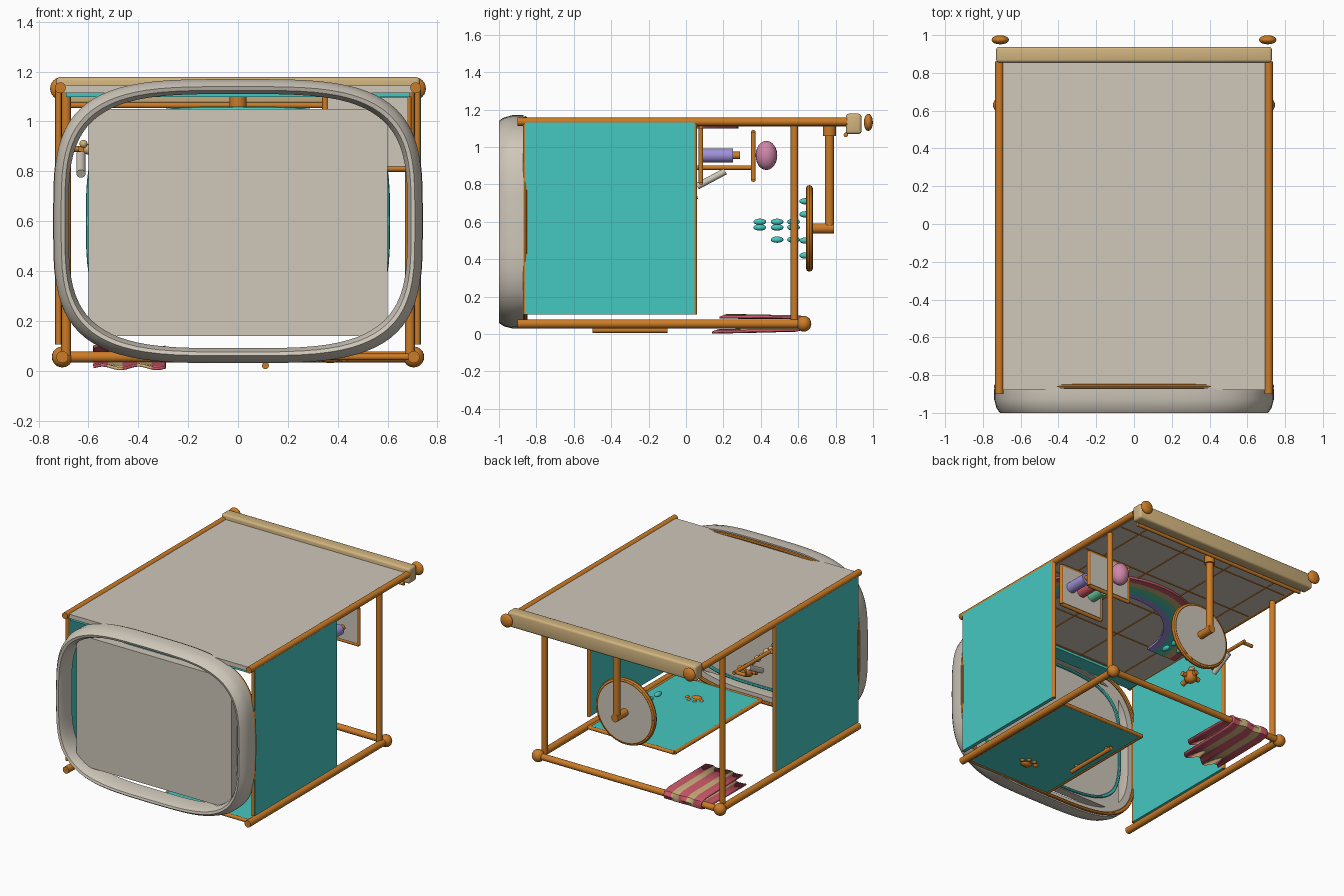
import bpy, bmesh, math
from mathutils import Vector

if "Cube" in bpy.data.objects:
    bpy.data.objects.remove(bpy.data.objects["Cube"])


def material(name, r, g, b):
    m = bpy.data.materials.new(name)
    m.use_nodes = True
    m.diffuse_color = (r, g, b, 1)
    m.node_tree.nodes["Principled BSDF"].inputs["Base Color"].default_value = (r, g, b, 1)
    return m


COPPER = material("copper orange", .6, .2, .02)
STONE = material("warm grey", .62, .57, .49)
TEAL = material("teal", .06, .58, .53)
SAND = material("sand", .63, .45, .21)
RED = material("rose red", .6, .1, .14)
PINK = material("pink", .62, .24, .4)
PURPLE = material("lilac", .35, .28, .7)
MINT = material("mint", .14, .58, .34)


def finish(bm, name, mats, smooth=True):
    bmesh.ops.recalc_face_normals(bm, faces=bm.faces)
    me = bpy.data.meshes.new(name)
    bm.to_mesh(me)
    bm.free()
    for m in mats if isinstance(mats, list) else [mats]:
        me.materials.append(m)
    ob = bpy.data.objects.new(name, me)
    bpy.context.collection.objects.link(ob)
    if smooth:
        bpy.ops.object.select_all(action='DESELECT')
        ob.select_set(True)
        bpy.context.view_layer.objects.active = ob
        bpy.ops.object.shade_smooth_by_angle(angle=math.radians(40))
    return ob


def box(name, lo, hi, mat, bevel=0):
    lo, hi = Vector(lo), Vector(hi)
    bm = bmesh.new()
    bmesh.ops.create_cube(bm, size=1)
    for v in bm.verts:
        v.co = (lo + hi) / 2 + v.co * (hi - lo)
    if bevel:
        bmesh.ops.bevel(bm, geom=bm.edges[:], offset=bevel, segments=3, profile=.5, affect='EDGES')
    return finish(bm, name, mat, bevel > 0)


def rod(name, a, b, r, mat=COPPER):
    a, b = Vector(a), Vector(b)
    bm = bmesh.new()
    bmesh.ops.create_cone(bm, cap_ends=True, segments=20, radius1=r, radius2=r, depth=(b - a).length)
    bm.transform((b - a).to_track_quat('Z', 'Y').to_matrix().to_4x4())
    bmesh.ops.translate(bm, verts=bm.verts, vec=(a + b) / 2)
    return finish(bm, name, mat)


def ball(name, c, size, mat=COPPER):
    bm = bmesh.new()
    bmesh.ops.create_uvsphere(bm, u_segments=20, v_segments=12, radius=1)
    for v in bm.verts:
        v.co = Vector(c) + v.co * Vector(size)
    return finish(bm, name, mat)


def rounded_ring(name, profile, hx, hz, cz, mat, n=3.6, steps=80):
    # sweep a closed (inset, y) profile around a rounded rectangle facing -y
    bm = bmesh.new()
    loops = []
    for i in range(steps):
        t = math.tau * i / steps
        c, s = math.cos(t), math.sin(t)
        ex = math.copysign(abs(c) ** (2 / n), c)
        ez = math.copysign(abs(s) ** (2 / n), s)
        loops.append([bm.verts.new((ex * (hx - d), y, cz + ez * (hz - d))) for d, y in profile])
    k = len(profile)
    for i in range(steps):
        a, b = loops[i], loops[(i + 1) % steps]
        for j in range(k):
            bm.faces.new((a[j], a[(j + 1) % k], b[(j + 1) % k], b[j]))
    return finish(bm, name, mat)


def tube_profile(y, r, k=8):
    return [(r - r * math.cos(math.tau * i / k), y + r * math.sin(math.tau * i / k)) for i in range(k)]


# Shower tray with rim and trims
rounded_ring("tray_rim", [(.0, -.87), (.0, -.93), (.012, -.975), (.03, -1), (.045, -.995),
                          (.06, -.96), (.06, -.87)], .74, .57, .6, STONE)
rounded_ring("tray_trim", tube_profile(-.86, .012), .742, .565, .6, COPPER)
rounded_ring("tray_seal", tube_profile(-.86, .01), .61, .46, .6, TEAL)
box("tray_floor", (-.6, -.93, .14), (.6, -.87, 1.05), STONE)

# Back wall with tile joints and skirting
box("back_wall", (-.7, -.88, 1.115), (.7, .87, 1.145), STONE)
for i in range(5):
    box("tile_joint_across", (-.69, -.75 + i * .36, 1.111), (.69, -.742 + i * .36, 1.116), COPPER)
for i in range(4):
    x = -.54 + i * .36
    box("tile_joint_upright", (x - .004, -.87, 1.111), (x + .004, .86, 1.116), COPPER)
box("wall_skirting", (-.69, -.87, 1.098), (.69, -.76, 1.116), TEAL)

# Rainbow on the back wall
for k, mat in enumerate([RED, SAND, MINT, TEAL, PURPLE]):
    bm = bmesh.new()
    outer, steps = .68 - .046 * k, 40
    rows = []
    for i in range(steps + 1):
        a = math.pi * i / steps
        rows.append([bm.verts.new((r * math.cos(a), -.4 + r * math.sin(a), z))
                     for r, z in ((outer, 1.116), (outer, 1.1), (outer - .046, 1.1), (outer - .046, 1.116))])
    for p, q in zip(rows, rows[1:]):
        for j in range(4):
            bm.faces.new((p[j], p[(j + 1) % 4], q[(j + 1) % 4], q[j]))
    bm.faces.new(rows[0])
    bm.faces.new(rows[-1])
    finish(bm, "rainbow_band", mat)

# Side walls and frame, mirrored
for s in (-1, 1):
    x = s * .705
    box("side_wall", (s * .709, -.86, .105), (s * .735, .045, 1.13), TEAL)
    rod("side_wall_trim", (s * .72, .047, .105), (s * .72, .047, 1.13), .013)
    rod("side_wall_front_trim", (s * .72, -.86, .105), (s * .72, -.86, 1.13), .012)
    rod("back_upright", (s * .713, -.9, 1.135), (s * .713, .86, 1.135), .022)
    rod("front_upright", (x, -.9, .055), (x, .63, .055), .024)
    rod("side_rail", (s * .69, .58, .06), (s * .69, .58, 1.13), .02)
    ball("front_finial", (x, .63, .055), (.042, .04, .042))
    ball("back_finial", (s * .708, .975, 1.132), (.046, .024, .046))
rod("front_top_rail", (-.7, .63, .055), (.7, .63, .055), .022)
box("top_beam", (-.73, .855, 1.07), (.73, .938, 1.178), SAND, .015)
rod("curtain_rod", (-.69, .855, 1.065), (.69, .855, 1.065), .012)

# Half door with edging, handle and paw
box("door", (.02, -.86, .046), (.69, .1, .064), TEAL)
for x in (.02, .68):
    rod("door_side_edge", (x, -.86, .055), (x, .1, .055), .013)
for y in (-.86, .1):
    rod("door_end_edge", (.02, y, .055), (.69, y, .055), .013)
rod("door_handle", (.11, -.5, .02), (.11, -.1, .02), .014)
for y in (-.45, -.15):
    rod("handle_post", (.11, y, .02), (.11, y, .055), .01)
ball("paw_pad", (.37, -.65, .052), (.042, .033, .022))
for i in range(4):
    a = math.radians(25 + i * 43)
    ball("paw_toe", (.37 + .062 * math.cos(a), -.645 + .055 * math.sin(a), .052), (.017, .02, .02))

# Shower arm and head
rod("shower_arm", (0, .767, .56), (0, .767, 1.1), .024)
rod("arm_collar", (0, .767, 1.06), (0, .767, 1.11), .035)
rod("arm_beam_joint", (0, .767, 1.1), (0, .767, 1.13), .02)
rod("head_neck", (0, .67, .565), (0, .79, .565), .027)
rod("shower_head", (0, .643, .565), (0, .677, .565), .22, STONE)
rounded_ring("head_rim", tube_profile(.66, .019), .232, .232, .565, COPPER, n=2)

# Falling drops
for y, levels in ((.395, (.6, .57)), (.487, (.6, .57, .505)), (.575, (.6, .57, .505)),
                  (.64, (.71, .64, .5, .42))):
    for i, z in enumerate(levels):
        ball("water_drop", ((i % 2) * .12 - .06, y, z), (.018, .034, .017), TEAL)

# Corner shelves with bottles and sponge
for y, lo, hi in ((.08, .81, 1.1), (.36, .825, 1.08)):
    box("shelf", (.36, y - .01, lo + .01), (.68, y + .01, hi), STONE)
    for z in (lo, hi):
        rod("shelf_edge", (.35, y, z), (.685, y, z), .012)
    for x in (.35, .685):
        rod("shelf_side", (x, y, lo), (x, y, hi), .012)
for x, top, mat in ((.61, .25, PURPLE), (.52, .22, RED), (.43, .2, MINT)):
    rod("bottle", (x, .09, .955), (x, top, .955), .037, mat)
    rod("bottle_cap", (x, top, .955), (x, top + .04, .955), .02)
ball("sponge", (.48, .43, .955), (.06, .058, .078), PINK)

# Hand rail, valve and bubbles on the right side
rod("hand_rail", (-.63, -.05, .89), (-.63, .37, .89), .012)
for y in (-.03, .35):
    rod("hand_rail_post", (-.63, y, .89), (-.71, y, .89), .012)
rod("soap_tube", (-.63, .06, .79), (-.63, .21, .87), .018, STONE)
ball("valve", (-.48, 0, .73), (.045, .045, .045))
rod("valve_handle", (-.55, 0, .73), (-.41, 0, .73), .016)
rod("valve_spout", (-.48, -.08, .71), (-.48, .06, .74), .018)
for i in range(7):
    t = i / 6
    ball("bubble", (-.5 - .12 * t, -.03 - .12 * t, .78 + .13 * t), [.016 + .006 * (i % 2)] * 3, SAND)

# Striped towel folded over the front rail
bm = bmesh.new()
path = [(.16, .015), (.38, .018), (.6, .022), (.65, .035), (.66, .057), (.65, .08), (.6, .09), (.4, .093), (.2, .095)]
cols, rows = 30, []
for i in range(cols + 1):
    wave = math.sin(i / cols * math.tau * 2)
    row = []
    for j, (y, z) in enumerate(path):
        drop = abs(j - 4) / 4
        row.append(bm.verts.new((-.58 + .29 * i / cols, y + .02 * drop * wave, z + .007 * drop * wave)))
    rows.append(row)
for i in range(cols):
    for j in range(len(path) - 1):
        f = bm.faces.new((rows[i][j], rows[i + 1][j], rows[i + 1][j + 1], rows[i][j + 1]))
        f.material_index = (i // 6) % 2
towel = finish(bm, "towel", [RED, SAND])
solid = towel.modifiers.new("thickness", 'SOLIDIFY')
solid.thickness = .012
solid.offset = 0
